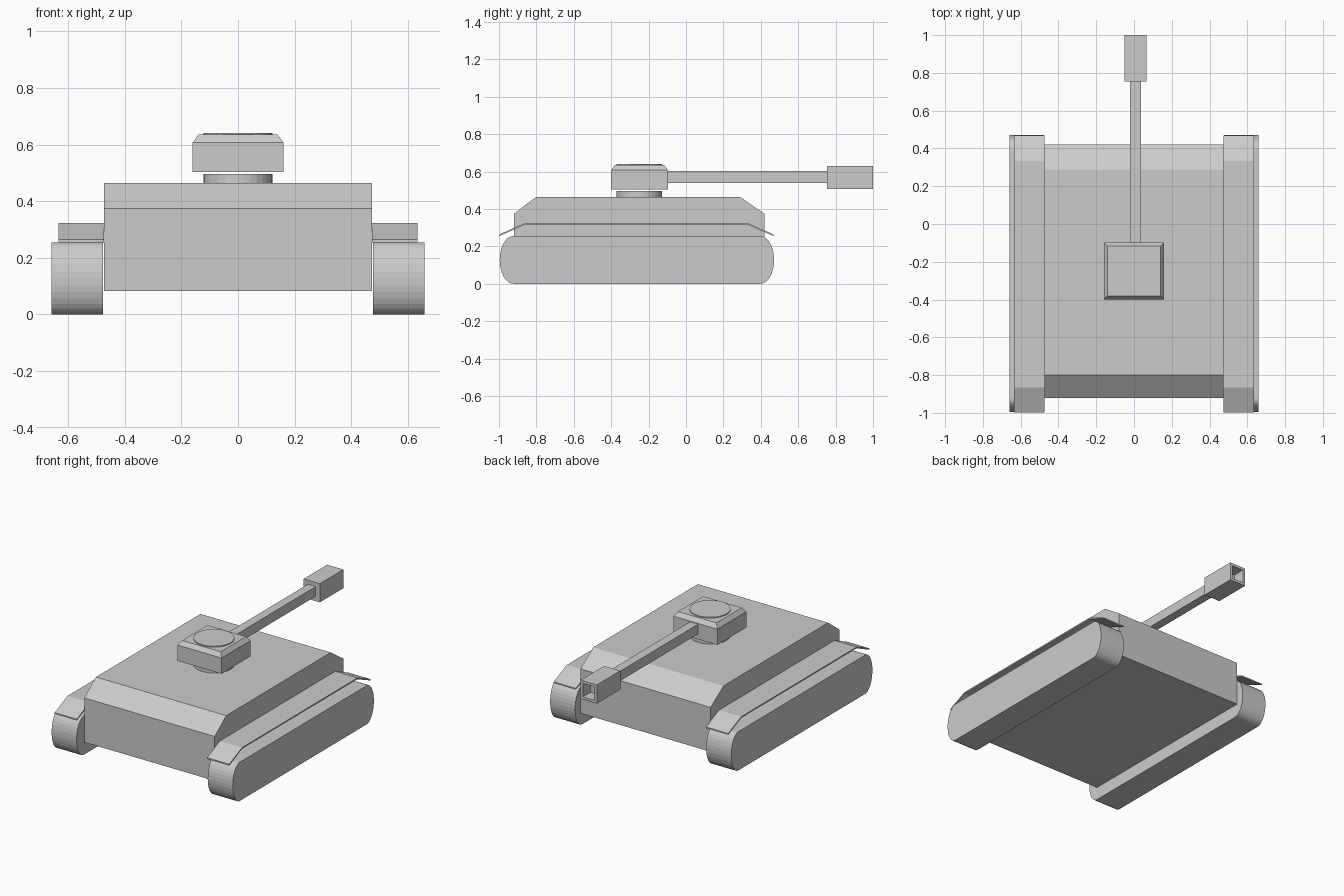
import bpy, bmesh, math
from mathutils import Matrix

if "Cube" in bpy.data.objects:
    bpy.data.objects.remove(bpy.data.objects["Cube"])


def finish(name, bm):
    bmesh.ops.recalc_face_normals(bm, faces=bm.faces)
    me = bpy.data.meshes.new(name)
    bm.to_mesh(me)
    bm.free()
    ob = bpy.data.objects.new(name, me)
    bpy.context.collection.objects.link(ob)
    return ob


def side_profile(name, pts, x0, x1):
    """Extrude a (y, z) outline from x0 to x1."""
    bm = bmesh.new()
    face = bm.faces.new([bm.verts.new((x0, y, z)) for y, z in pts])
    new = bmesh.ops.extrude_face_region(bm, geom=[face])["geom"]
    verts = [v for v in new if isinstance(v, bmesh.types.BMVert)]
    bmesh.ops.translate(bm, verts=verts, vec=(x1 - x0, 0, 0))
    return finish(name, bm)


def box_mesh(lo, hi):
    bm = bmesh.new()
    bmesh.ops.create_cube(bm, size=1)
    for v in bm.verts:
        v.co = [lo[i] + (v.co[i] + 0.5) * (hi[i] - lo[i]) for i in range(3)]
    return bm


def disc(name, radius, y, z0, z1):
    bm = bmesh.new()
    bmesh.ops.create_cone(bm, cap_ends=True, segments=32, radius1=radius,
                          radius2=radius, depth=z1 - z0,
                          matrix=Matrix.Translation((0, y, (z0 + z1) / 2)))
    return finish(name, bm)


# Hull with sloped front and rear upper plates
side_profile("hull", [(-0.92, 0.082), (0.42, 0.082), (0.42, 0.374),
                      (0.287, 0.465), (-0.80, 0.465), (-0.92, 0.374)],
             -0.474, 0.474)

# Track outline: straight runs with half-ellipse ends
N, h = 16, 0.1275
track = []
for yc, start in ((0.398, -math.pi / 2), (-0.923, math.pi / 2)):
    for i in range(N + 1):
        a = start + math.pi * i / N
        track.append((yc + 0.073 * math.cos(a), h + h * math.sin(a)))

# Fender: thin sheet with drooping flaps at both ends
top = [(-0.998, 0.264), (-0.865, 0.323), (0.333, 0.323), (0.468, 0.264)]
fender = top + [(y, z - 0.009) for y, z in reversed(top)]

for side, s in (("left", -1), ("right", 1)):
    side_profile(side + "_track", track, s * 0.477, s * 0.659)
    side_profile(side + "_fender", fender, s * 0.474, s * 0.635)

# Turret ring, turret box with chamfered roof, round hatch
disc("turret_ring", 0.122, -0.25, 0.462, 0.497)
bm = box_mesh((-0.16, -0.40, 0.503), (0.16, -0.097, 0.607))
roof = max(bm.faces, key=lambda f: f.calc_center_median().z)
bmesh.ops.inset_individual(bm, faces=[roof], thickness=0.028, depth=0.028)
finish("turret", bm)
disc("hatch", 0.122, -0.25, 0.625, 0.641)

# Square gun barrel
finish("barrel", box_mesh((-0.021, -0.12, 0.539), (0.037, 0.77, 0.603)))

# Muzzle block, hollowed at the tip
bm = box_mesh((-0.051, 0.755, 0.507), (0.067, 1.0, 0.63))
tip = max(bm.faces, key=lambda f: f.calc_center_median().y)
bmesh.ops.inset_individual(bm, faces=[tip], thickness=0.024)
bmesh.ops.translate(bm, vec=(0, -0.08, 0), verts=bmesh.ops.extrude_discrete_faces(
    bm, faces=[tip])["faces"][0].verts)
finish("muzzle", bm)
